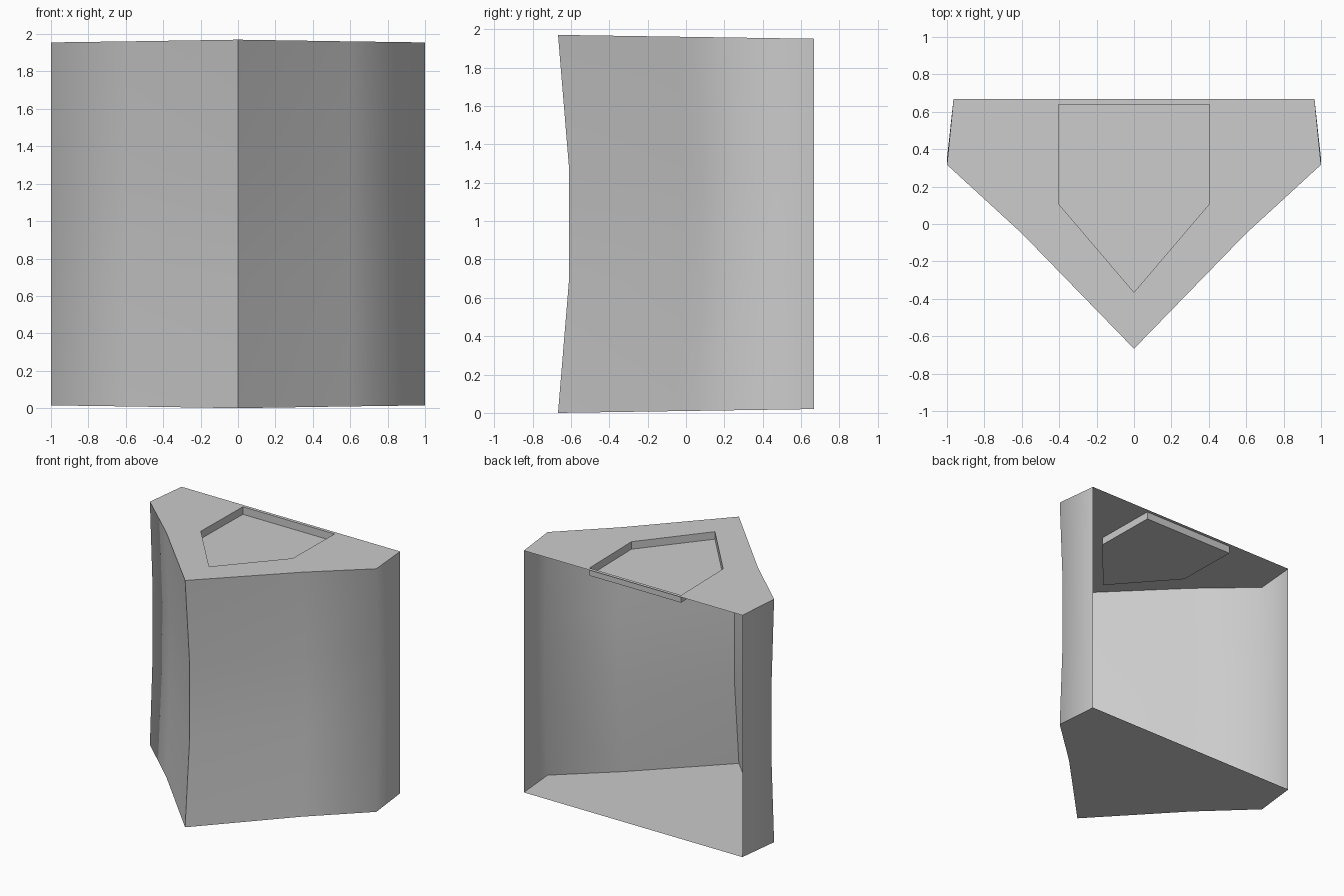
import bpy, bmesh, math

if "Cube" in bpy.data.objects:
    bpy.data.objects.remove(bpy.data.objects["Cube"])

H = 1.97
# half outline of the shell, front corner to back edge: x, y, inward bow at mid height
HALF = [(0, -0.667, 0.057), (0.6, -0.05, 0.045), (1.0, 0.317, 0.033), (0.965, 0.667, 0)]
RING = [(-x, y, b) for x, y, b in reversed(HALF[1:])] + HALF
POCKET = [(-0.405, 0.64), (-0.405, 0.11), (0, -0.365), (0.405, 0.11), (0.405, 0.64)]
POCKET_DEPTH = 0.06


def rise(y):
    """Slight slope of the end plates towards the back."""
    return 0.02 * (y + 0.667) / 1.334


def finish(bm, name):
    mesh = bpy.data.meshes.new(name)
    bm.to_mesh(mesh)
    bm.free()
    obj = bpy.data.objects.new(name, mesh)
    bpy.context.collection.objects.link(obj)
    return obj


def loop_edges(bm, verts):
    return [bm.edges.new((v, verts[(i + 1) % len(verts)])) for i, v in enumerate(verts)]


# Bowed front and side wall, open at the back
bm = bmesh.new()
rows = []
for t, bow in ((0, 0), (0.35, 1), (0.65, 1), (1, 0)):
    rows.append([bm.verts.new((x, y + b * bow, rise(y) + t * (H - 2 * rise(y))))
                 for x, y, b in RING])
for low, high in zip(rows, rows[1:]):
    for i in range(len(RING) - 1):
        bm.faces.new((low[i], low[i + 1], high[i + 1], high[i]))
wall = finish(bm, "wall")
bpy.context.view_layer.objects.active = wall
wall.select_set(True)
bpy.ops.object.shade_smooth_by_angle(angle=math.radians(60))

# Bottom plate
bm = bmesh.new()
bm.faces.new([bm.verts.new((x, y, rise(y))) for x, y, b in reversed(RING)])
finish(bm, "bottom_plate")

# Top plate with a pentagonal opening
bm = bmesh.new()
outer = [bm.verts.new((x, y, H - rise(y))) for x, y, b in RING]
inner = [bm.verts.new((x, y, H - rise(y))) for x, y in POCKET]
bmesh.ops.triangle_fill(bm, use_beauty=True, normal=(0, 0, 1),
                        edges=loop_edges(bm, outer) + loop_edges(bm, inner))
for f in bm.faces:
    f.normal_update()
    if f.normal.z < 0:
        f.normal_flip()
finish(bm, "top_plate")

# Shallow pocket hanging from the opening
bm = bmesh.new()
rim = [bm.verts.new((x, y, H - rise(y))) for x, y in POCKET]
base = [bm.verts.new((x, y, H - rise(y) - POCKET_DEPTH)) for x, y in POCKET]
for i in range(len(rim)):
    j = (i + 1) % len(rim)
    bm.faces.new((rim[i], rim[j], base[j], base[i]))
bm.faces.new(base)
finish(bm, "top_pocket")
